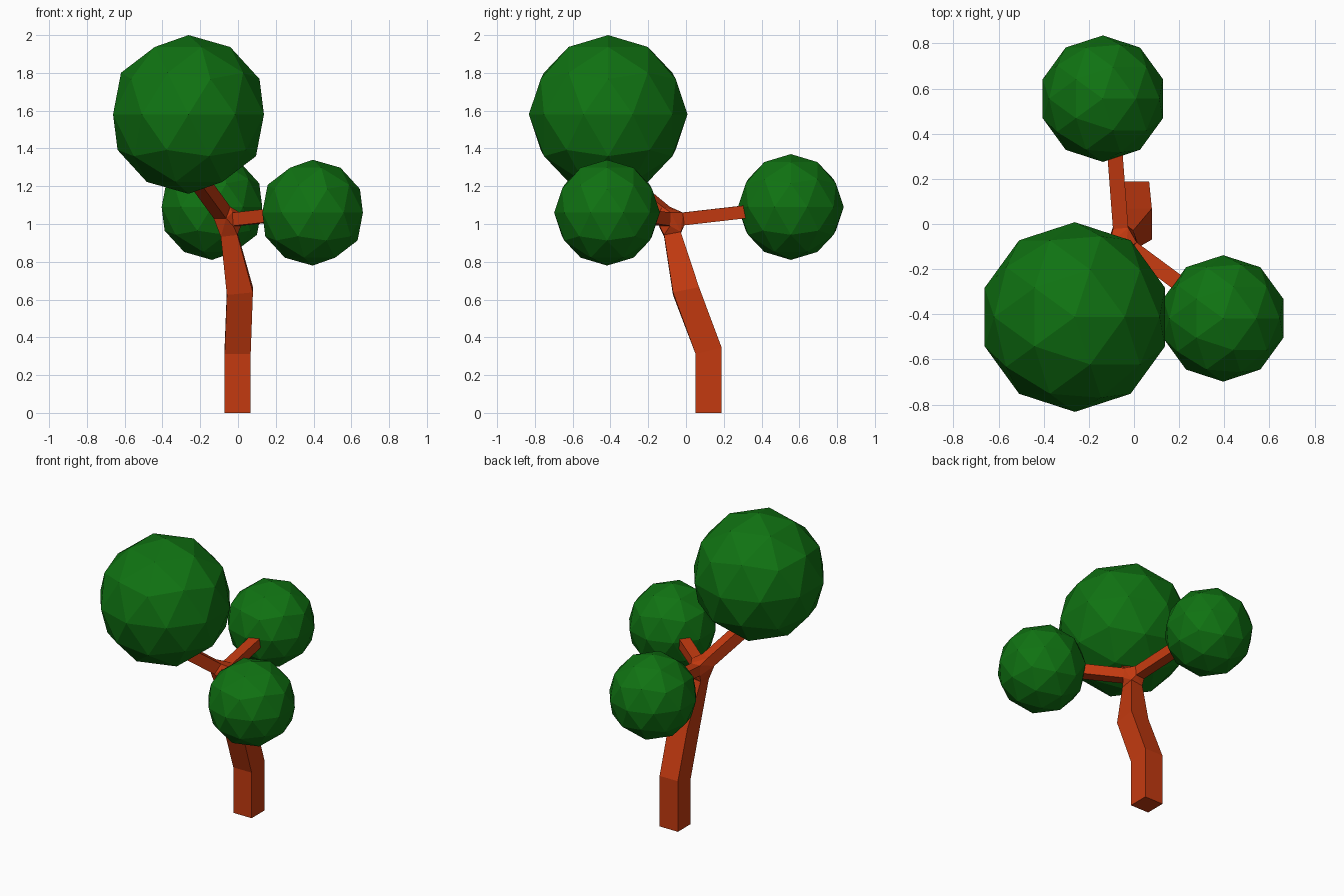
import bpy, bmesh
from mathutils import Vector

if "Cube" in bpy.data.objects:
    bpy.data.objects.remove(bpy.data.objects["Cube"])


def material(name, color):
    m = bpy.data.materials.new(name)
    m.diffuse_color = color
    m.use_nodes = True
    m.node_tree.nodes["Principled BSDF"].inputs["Base Color"].default_value = m.diffuse_color
    return m


BARK = material("bark", (0.55, 0.042, 0.005, 1))
LEAF = material("leaf", (0.005, 0.17, 0.006, 1))
CORNERS = [(-1, -1), (1, -1), (1, 1), (-1, 1)]


def finish(name, bm, mat):
    bmesh.ops.recalc_face_normals(bm, faces=bm.faces)
    me = bpy.data.meshes.new(name)
    bm.to_mesh(me)
    bm.free()
    me.materials.append(mat)
    ob = bpy.data.objects.new(name, me)
    bpy.context.collection.objects.link(ob)
    return ob


def loft(name, rings):
    """Join square rings into a closed limb."""
    bm = bmesh.new()
    rows = [[bm.verts.new(p) for p in r] for r in rings]
    for a, b in zip(rows, rows[1:]):
        for i in range(4):
            j = (i + 1) % 4
            bm.faces.new((a[i], a[j], b[j], b[i]))
    bm.faces.new(rows[0])
    bm.faces.new(rows[-1])
    return finish(name, bm, BARK)


def tilted_ring(c, half, tilt_x=0, tilt_y=0):
    return [Vector((c[0] + u * half, c[1] + v * half,
                    c[2] + half * (u * tilt_x + v * tilt_y))) for u, v in CORNERS]


def cross_ring(c, direction, half):
    side = direction.cross(Vector((0, 0, 1))).normalized()
    up = side.cross(direction).normalized()
    return [c + side * u * half + up * v * half for u, v in CORNERS]


# Bent trunk
trunk_rings = [
    tilted_ring((-0.002, 0.12, 0), 0.069),
    tilted_ring((-0.002, 0.12, 0.328), 0.069, 0, 0.25),
    tilted_ring((0.01, 0, 0.645), 0.069, 0.1, 0.2),
    tilted_ring((-0.047, -0.072, 0.945), 0.044, 0.12, 0.18),
]
loft("trunk", trunk_rings)

# Three branches leaving the fork
hub = Vector((-0.055, -0.075, 1.02))
fork_points = list(trunk_rings[-1])
branches = [
    ("crown_branch", (-0.26, -0.415, 1.30), 0.038, 0.07),
    ("right_branch", (0.31, -0.345, 1.06), 0.035, 0.06),
    ("back_branch", (-0.095, 0.45, 1.08), 0.034, 0.06),
]
for name, end, half, gap in branches:
    end = Vector(end)
    d = (end - hub).normalized()
    start = cross_ring(hub + d * gap, d, half)
    fork_points += start
    loft(name, [start, cross_ring(end, d, half)])

# Faceted fork joining trunk and branches
bm = bmesh.new()
for p in fork_points:
    bm.verts.new(p)
res = bmesh.ops.convex_hull(bm, input=list(bm.verts))
loose = [v for v in bm.verts if not v.link_faces]
bmesh.ops.delete(bm, geom=loose, context='VERTS')
finish("fork", bm, BARK)

# Faceted foliage balls
for name, c, r in [("crown_foliage", (-0.262, -0.412, 1.58), 0.42),
                   ("right_foliage", (0.395, -0.418, 1.06), 0.28),
                   ("back_foliage", (-0.138, 0.555, 1.09), 0.28)]:
    bm = bmesh.new()
    bmesh.ops.create_icosphere(bm, subdivisions=2, radius=r)
    bmesh.ops.translate(bm, verts=bm.verts, vec=c)
    finish(name, bm, LEAF)
